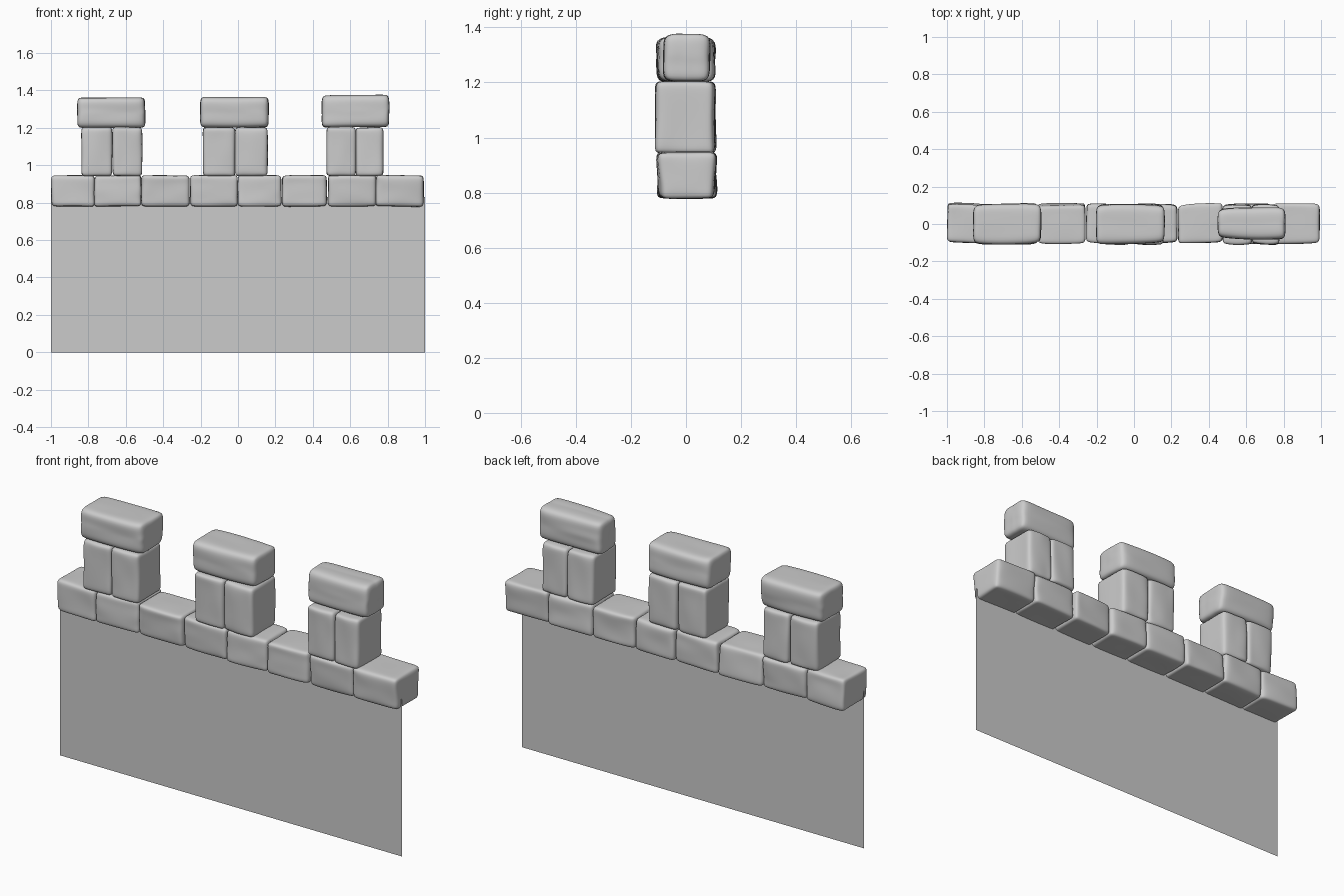
import bpy, bmesh, random
from mathutils import Vector

if "Cube" in bpy.data.objects:
    bpy.data.objects.remove(bpy.data.objects["Cube"])

random.seed(4)

def stone(name, x0, x1, z0, z1, y0=-0.10, y1=0.105,
          r=(0.03, 0.035, 0.035), rough=0.007, bulge=0.006):
    """Worn block: cube with edge loops near its corners, uneven faces, subdivided."""
    lo, hi = Vector((x0, y0, z0)), Vector((x1, y1, z1))
    mid, half = (lo + hi) / 2, (hi - lo) / 2
    skew = {(i, j): random.uniform(-rough, rough)
            for i in range(3) for j in (-1, 1)}
    bm = bmesh.new()
    bmesh.ops.create_cube(bm, size=4)
    bmesh.ops.subdivide_edges(bm, edges=bm.edges[:], cuts=3, use_grid_fill=True)
    for v in bm.verts:
        s = [round(c) for c in v.co]
        p = Vector((0, 0, 0))
        for a in range(3):
            sign = (s[a] > 0) - (s[a] < 0)
            p[a] = sign * (half[a] if abs(s[a]) == 2 else half[a] - r[a])
        u, w = s[0] / 2, s[2] / 2
        # skew the front and back faces, leave the joints nearly flat
        side = 1 if s[1] > 0 else -1
        if s[1]:
            p.y += skew[0, side] * u + skew[1, side] * w
            p.y += side * bulge * (0.5 - u * u)
        p.x += random.uniform(-0.003, 0.003)
        p.y += random.uniform(-0.005, 0.005)
        p.z += random.uniform(-0.003, 0.003) + skew[2, 1] * 0.4 * u
        v.co = p + mid
    for f in bm.faces:
        f.smooth = True
    me = bpy.data.meshes.new(name)
    bm.to_mesh(me)
    bm.free()
    ob = bpy.data.objects.new(name, me)
    bpy.context.collection.objects.link(ob)
    m = ob.modifiers.new("round", 'SUBSURF')
    m.levels = m.render_levels = 2
    return ob

# Flat wall sheet, set towards the front of the stones
Y = -0.057
me = bpy.data.meshes.new("wall_panel")
me.from_pydata([(-1, Y, 0), (1, Y, 0), (1, Y, 0.83), (-1, Y, 0.83)], [], [(0, 1, 2, 3)])
bpy.context.collection.objects.link(bpy.data.objects.new("wall_panel", me))

# Course of stones along the top of the wall
course = [(-0.998, -0.767), (-0.768, -0.517), (-0.517, -0.26), (-0.255, -0.002),
          (-0.002, 0.232), (0.236, 0.474), (0.481, 0.739), (0.738, 0.992)]
for i, (a, b) in enumerate(course):
    stone(f"course_stone_{i}", a, b, 0.78, 0.946)

# Merlons: two uprights under a capstone
merlons = [(-0.837, -0.673, -0.67, -0.513), (-0.187, -0.015, -0.016, 0.157),
           (0.473, 0.63, 0.629, 0.777)]
for i, (a, b, c, d) in enumerate(merlons):
    stone(f"upright_left_{i}", a, b, 0.942, 1.203, -0.107, 0.103, rough=0.005)
    stone(f"upright_right_{i}", c, d, 0.942, 1.203, -0.107, 0.103, rough=0.005)

caps = [(-0.859, -0.496, 1.2, 1.362, -0.102, 0.10), (-0.202, 0.164, 1.203, 1.365, -0.102, 0.10),
        (0.448, 0.808, 1.204, 1.375, -0.078, 0.083)]
for i, cap in enumerate(caps):
    stone(f"capstone_{i}", *cap, r=(0.035, 0.058, 0.055), bulge=0.012)
